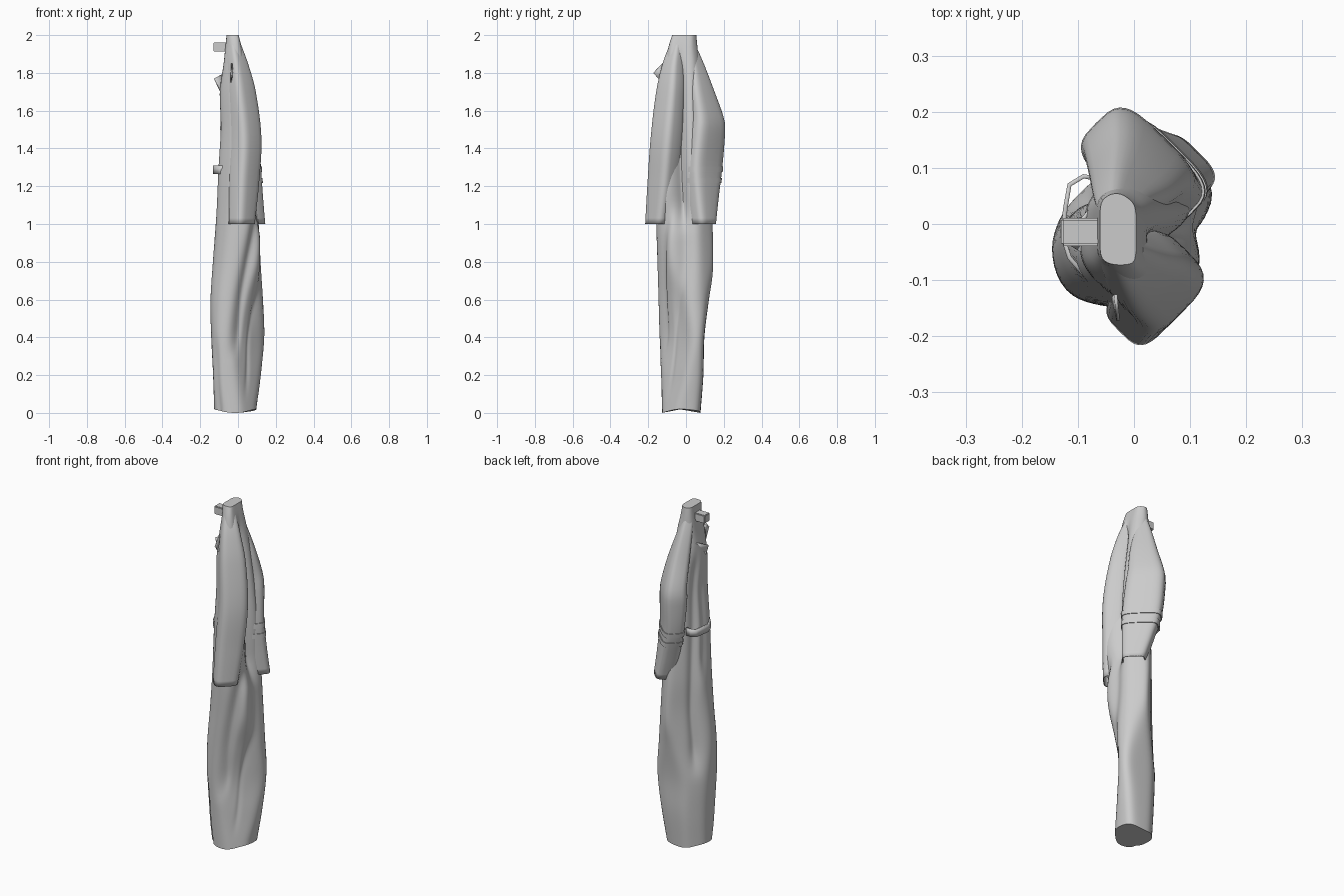
import bpy, bmesh, math
from mathutils import Vector

cube = bpy.data.objects.get("Cube")
if cube:
    bpy.data.objects.remove(cube)

GREY = (0.6, 0.6, 0.6, 1.0)
cloth = bpy.data.materials.new("grey_cloth")
cloth.diffuse_color = GREY
cloth.use_nodes = True
cloth.node_tree.nodes["Principled BSDF"].inputs["Base Color"].default_value = GREY


def finish(name, bm, smooth=40):
    """Turn a bmesh into a shaded, coloured object."""
    bmesh.ops.recalc_face_normals(bm, faces=bm.faces)
    mesh = bpy.data.meshes.new(name)
    bm.to_mesh(mesh)
    bm.free()
    obj = bpy.data.objects.new(name, mesh)
    bpy.context.collection.objects.link(obj)
    mesh.materials.append(cloth)
    bpy.ops.object.select_all(action='DESELECT')
    obj.select_set(True)
    bpy.context.view_layer.objects.active = obj
    bpy.ops.object.shade_smooth_by_angle(angle=math.radians(smooth))
    return obj


def sample(table, z):
    """Smoothly interpolate the rows of a table keyed by height."""
    last = len(table) - 1
    i = 0
    while i < last - 1 and z > table[i + 1][0]:
        i += 1
    a, b = table[i], table[i + 1]
    before, after = table[max(i - 1, 0)], table[min(i + 2, last)]
    t = (z - a[0]) / (b[0] - a[0])
    span = b[0] - a[0]
    row = []
    for k in range(1, len(a)):
        m0 = (b[k] - before[k]) / (b[0] - before[0]) * span
        m1 = (after[k] - a[k]) / (after[0] - a[0]) * span
        row.append((2*t**3 - 3*t**2 + 1) * a[k] + (t**3 - 2*t**2 + t) * m0
                   + (3*t**2 - 2*t**3) * b[k] + (t**3 - t**2) * m1)
    return row


def loft(name, heights, outline, count, cap_bottom=True):
    """Skin a stack of rings given by outline(z, angle)."""
    bm = bmesh.new()
    rings = [[bm.verts.new(outline(z, math.tau * k / count)) for k in range(count)]
             for z in heights]
    for low, high in zip(rings, rings[1:]):
        for k in range(count):
            n = (k + 1) % count
            bm.faces.new((low[k], low[n], high[n], high[k]))
    if cap_bottom:
        bm.faces.new(rings[0])
    bm.faces.new(rings[-1])
    return finish(name, bm)


def steps(low, high, count):
    return [low + (high - low) * i / count for i in range(count + 1)]


def fade(z, low, high, soft=0.2):
    """One between low and high, easing to zero outside."""
    t = min(z - low, high - z) / soft + 0.5
    t = min(max(t, 0), 1)
    return t * t * (3 - 2 * t)


# Suit body: reach of the cloth in eight compass directions at each height
BODY = [
    (0.0, .095, .105, .075, .09, .125, .138, .125, .10),
    (0.2, .12, .135, .09, .10, .13, .165, .13, .085),
    (0.4, .14, .16, .095, .105, .14, .17, .14, .075),
    (0.6, .135, .145, .12, .095, .145, .165, .145, .10),
    (0.8, .125, .135, .155, .09, .132, .15, .15, .14),
    (1.0, .117, .125, .15, .095, .117, .14, .155, .165),
    (1.3, .112, .11, .12, .09, .105, .13, .155, .16),
    (1.5, .095, .09, .11, .09, .092, .12, .145, .15),
    (1.7, .065, .07, .09, .09, .095, .115, .13, .12),
    (1.85, .035, .05, .07, .08, .075, .10, .11, .085),
    (1.95, .015, .03, .06, .075, .065, .085, .09, .065),
    (2.0, .003, .025, .055, .07, .06, .085, .072, .052),
]

# Folds: start angle, turn per unit height, width, depth, low and high limits
FOLDS = [
    (-8, 0, 24, .5, 1.02, 1.85),
    (-15, 12, 20, .14, .45, 1.0),
    (180, 0, 14, .12, 1.05, 1.6),
    (235, 75, 14, .2, .35, 1.1),
    (-62, 85, 10, .08, .15, .62),
    (145, 0, 16, .2, .5, 1.7),
    (222, -10, 7, .08, -.2, .35),
]


def body_outline(z, angle):
    reach = sample(BODY, z)
    cx, cy = (reach[0] - reach[4]) / 2, (reach[2] - reach[6]) / 2
    total = 0
    for k, r in enumerate(reach):
        d = math.tau * k / 8
        facing = max(math.cos(angle - d), 0)
        total += (facing / max(r - cx * math.cos(d) - cy * math.sin(d), .01)) ** 10
    radius = total ** (-1 / 10) * 1.02
    for start, turn, width, depth, low, high in FOLDS:
        away = (math.degrees(angle) - start - turn * z + 180) % 360 - 180
        radius *= 1 - depth * math.exp(-(away / width) ** 2) * fade(z, low, high)
    hem = 0.02 * math.cos(angle) ** 2 * fade(z, -1, .1)
    return (cx + radius * math.cos(angle), cy + radius * math.sin(angle), z + hem)


loft("suit_body", steps(0, 2, 64), body_outline, 64)

# Sleeves are flattened tubes set on the diagonal:
# height, centre along and across the diagonal, half widths along and across
LEFT = [
    (1.0, .12, .01, .052, .062),
    (1.15, .10, .03, .055, .085),
    (1.3, .085, .05, .058, .105),
    (1.5, .08, .07, .067, .105),
    (1.56, .078, .072, .063, .098),
    (1.7, .05, .058, .053, .075),
    (1.85, .015, .05, .037, .045),
    (1.95, -.01, .035, .025, .03),
]
RIGHT = [
    (1.0, -.09, -.118, .064, .054),
    (1.2, -.067, -.112, .074, .06),
    (1.45, -.045, -.103, .077, .065),
    (1.7, -.045, -.075, .07, .055),
    (1.85, -.05, -.045, .052, .045),
    (1.95, -.05, -.015, .035, .035),
]


def sleeve_outline(table, grow=0.0):
    def rounded(value):
        return math.copysign(abs(value) ** .55, value)

    def outline(z, angle):
        cu, cv, hu, hv = sample(table, z)
        u = cu + (hu + grow) * rounded(math.cos(angle))
        v = cv + (hv + grow) * rounded(math.sin(angle))
        return ((u - v) * math.sqrt(.5), (u + v) * math.sqrt(.5), z)
    return outline


for side, table in (("left", LEFT), ("right", RIGHT)):
    sleeve = loft(side + "_sleeve", steps(1.0, table[-1][0], 30),
                  sleeve_outline(table), 32, cap_bottom=False)
    wall = sleeve.modifiers.new("cloth_thickness", 'SOLIDIFY')
    wall.thickness = 0.006

# Gathered bands around the left sleeve
for i, z in enumerate((1.23, 1.29)):
    loft("sleeve_band_%d" % (i + 1), (z - .014, z - .01, z + .01, z + .014),
         sleeve_outline(LEFT, .004), 32)


def strip(name, points, drop, thickness):
    """A hanging ribbon following a path of points."""
    bm = bmesh.new()
    pairs = [(bm.verts.new(p), bm.verts.new(Vector(p) - Vector((0, 0, drop))))
             for p in points]
    for a, b in zip(pairs, pairs[1:]):
        bm.faces.new((a[0], a[1], b[1], b[0]))
    obj = finish(name, bm)
    wall = obj.modifiers.new("thickness", 'SOLIDIFY')
    wall.thickness = thickness
    wall.offset = 0


# Loose belt looped across the chest opening
strip("belt", [(-.06, .08, 1.31), (-.09, .085, 1.31), (-.115, .07, 1.31),
               (-.122, .03, 1.31), (-.128, -.02, 1.31), (-.115, -.06, 1.31),
               (-.08, -.10, 1.31)], .045, .008)


def flap(name, points):
    bm = bmesh.new()
    bm.faces.new([bm.verts.new(p) for p in points])
    obj = finish(name, bm)
    obj.modifiers.new("thickness", 'SOLIDIFY').thickness = .006


# Open chest flaps
flap("chest_flap", [(-.07, .04, 1.80), (-.128, -.03, 1.77),
                    (-.095, -.05, 1.70), (-.075, .02, 1.68)])
flap("collar_flap", [(-.03, -.125, 1.85), (-.025, -.172, 1.80), (-.035, -.13, 1.75)])

# Hanging peg
bm = bmesh.new()
bmesh.ops.create_cube(bm, size=1)
bmesh.ops.scale(bm, vec=(.09, .05, .048), verts=bm.verts)
bmesh.ops.translate(bm, vec=(-.085, -.014, 1.937), verts=bm.verts)
bmesh.ops.bevel(bm, geom=bm.edges[:], offset=.004, segments=2, affect='EDGES')
finish("hanging_peg", bm)
